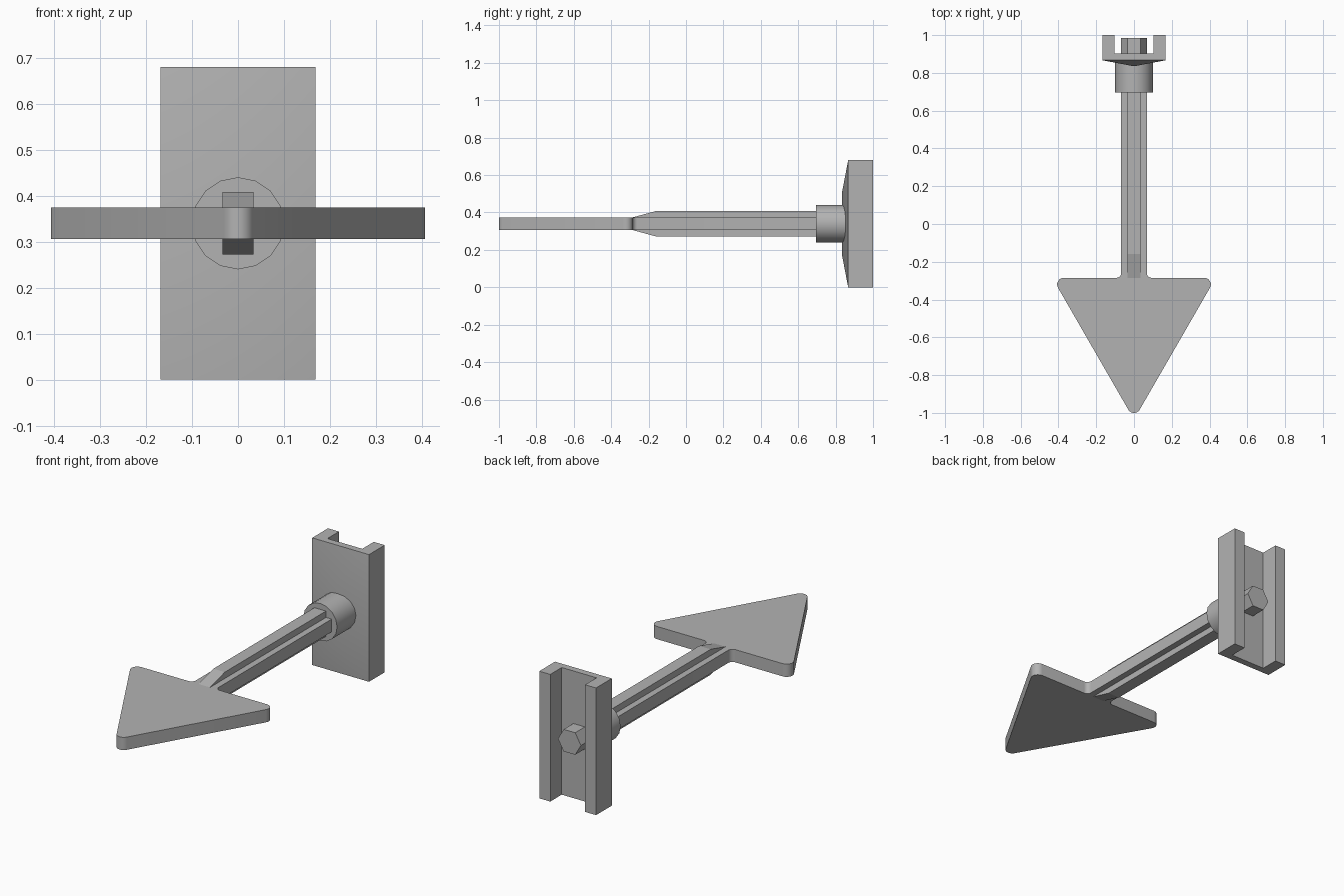
import bpy, bmesh
from math import sin, cos, radians, pi
from mathutils import Vector

if "Cube" in bpy.data.objects:
    bpy.data.objects.remove(bpy.data.objects["Cube"])

grey = bpy.data.materials.new("plain grey")
grey.use_nodes = True
colour = (0.45, 0.45, 0.45, 1)
grey.diffuse_color = colour
grey.node_tree.nodes["Principled BSDF"].inputs["Base Color"].default_value = colour

MID = 0.34      # height of the shaft axis
HALF = 0.034    # half the thickness of plate and fin
ARM = 0.068     # half the width of the shaft


def finish(name, bm, smooth=True):
    bmesh.ops.recalc_face_normals(bm, faces=bm.faces)
    mesh = bpy.data.meshes.new(name)
    bm.to_mesh(mesh)
    bm.free()
    mesh.materials.append(grey)
    obj = bpy.data.objects.new(name, mesh)
    bpy.context.collection.objects.link(obj)
    if smooth:
        bpy.ops.object.select_all(action='DESELECT')
        bpy.context.view_layer.objects.active = obj
        obj.select_set(True)
        bpy.ops.object.shade_smooth_by_angle(angle=radians(30))
    return obj


def prism(name, points, offset, smooth=True):
    """Extrude a planar outline along an offset."""
    bm = bmesh.new()
    face = bm.faces.new([bm.verts.new(p) for p in points])
    top = bmesh.ops.extrude_face_region(bm, geom=[face])["geom"]
    verts = [g for g in top if isinstance(g, bmesh.types.BMVert)]
    bmesh.ops.translate(bm, verts=verts, vec=Vector(offset))
    return finish(name, bm, smooth)


def arc(cx, cy, r, start, end, steps=6):
    angles = [radians(start + (end - start) * i / steps) for i in range(steps + 1)]
    return [(cx + r * cos(a), cy + r * sin(a)) for a in angles]


def rod(name, radius, sides, y0, y1, turn=0):
    ring = [2 * pi * i / sides + turn for i in range(sides)]
    points = [(radius * cos(a), y0, MID + radius * sin(a)) for a in ring]
    return prism(name, points, (0, y1 - y0, 0))


# Arrow plate with rounded corners, filleted into the flat of the shaft
half = arc(0, -0.965, 0.035, -90, -30)
half += arc(0.372, -0.32, 0.035, -30, 90)
half += arc(ARM + 0.025, -0.26, 0.025, 270, 180)
half += [(ARM, 0.72)]
outline = half + [(-x, y) for x, y in reversed(half[1:])]
prism("arrow_plate", [(x, y, MID - HALF) for x, y in outline], (0, 0, 2 * HALF))

# Upright fin of the cross-shaped shaft, tapered towards the arrow
fin = [(-0.285, HALF), (-0.16, ARM), (0.72, ARM)]
fin += [(y, -z) for y, z in reversed(fin)]
prism("shaft_fin", [(-HALF, y, MID + z) for y, z in fin], (2 * HALF, 0, 0), False)

# Collar and the bolt head inside the channel
rod("collar", 0.1, 16, 0.695, 0.86)
rod("bolt_head", ARM, 6, 0.89, 0.985)

# Channel bracket
W, H = 0.168, 0.68
channel = [(-W, 0.867), (W, 0.867), (W, 1), (0.103, 1), (0.103, 0.903)]
channel += [(-0.103, 0.903), (-0.103, 1), (-W, 1)]
prism("bracket_channel", [(x, y, 0) for x, y in channel], (0, 0, H), False)

# Shallow hipped front of the bracket
bm = bmesh.new()
base = [bm.verts.new((x, 0.867, z)) for x, z in ((-W, 0), (W, 0), (W, H), (-W, H))]
low, high = [bm.verts.new((0, 0.835, z)) for z in (W, H - W)]
a, b, c, d = base
for face in ((a, b, low), (b, c, high, low), (c, d, high), (d, a, low, high)):
    bm.faces.new(face)
finish("bracket_front", bm)
